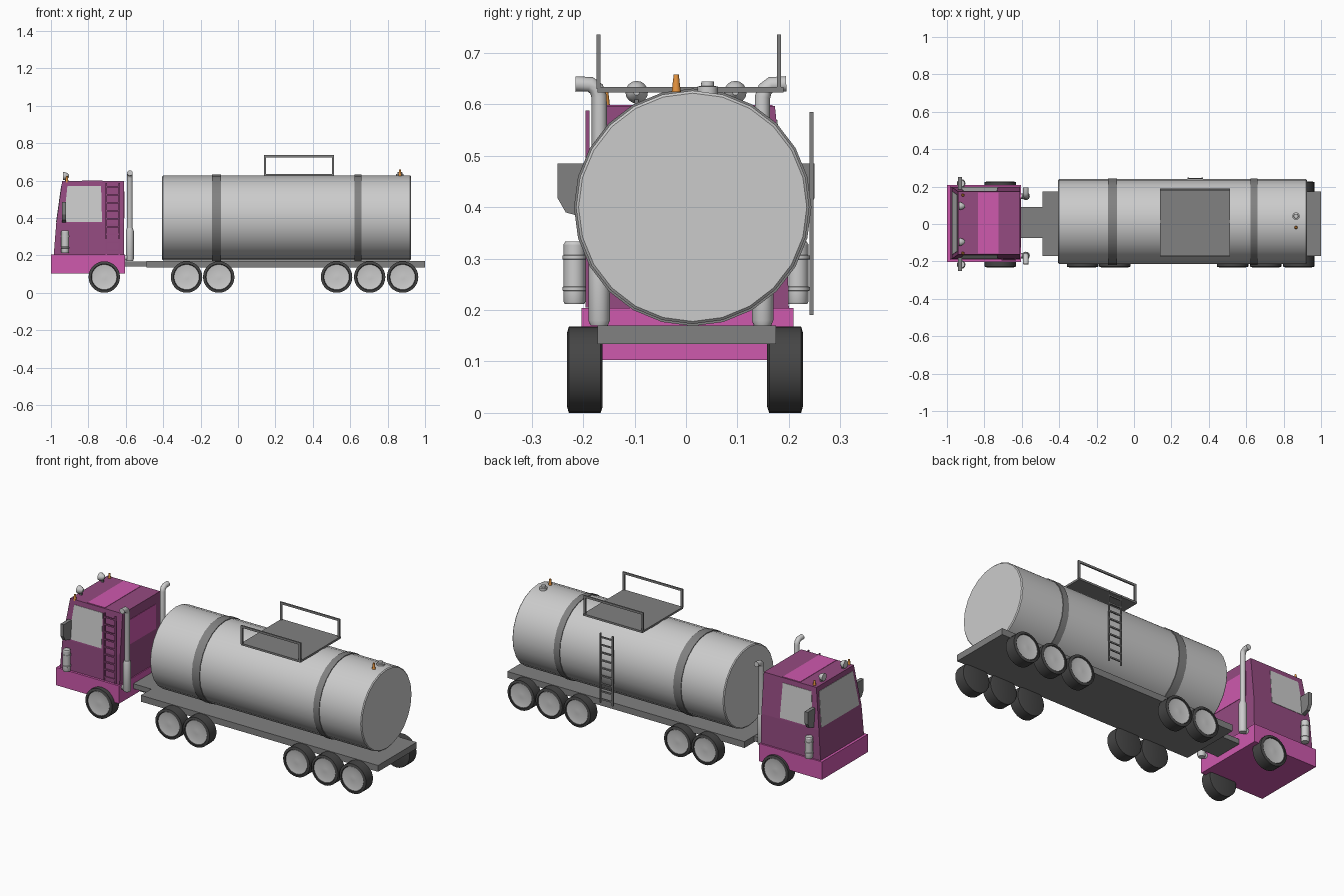
import bpy, bmesh, math
from mathutils import Vector

if "Cube" in bpy.data.objects:
    bpy.data.objects.remove(bpy.data.objects["Cube"])

def mat(name, r, g, b):
    m = bpy.data.materials.new(name)
    m.diffuse_color = (r, g, b, 1)
    m.use_nodes = True
    m.node_tree.nodes["Principled BSDF"].inputs["Base Color"].default_value = m.diffuse_color
    return m

PINK = mat("pink", 0.62, 0.10, 0.42)
DEEP = mat("deep_pink", 0.30, 0.07, 0.22)
ORANGE = mat("orange", 0.80, 0.30, 0.05)
DARK = mat("dark_grey", 0.06, 0.06, 0.06)
MID = mat("mid_grey", 0.22, 0.22, 0.22)
LIGHT = mat("light_grey", 0.55, 0.55, 0.55)

def finish(name, bm, m, smooth=False):
    bmesh.ops.recalc_face_normals(bm, faces=bm.faces)
    me = bpy.data.meshes.new(name)
    bm.to_mesh(me)
    bm.free()
    ob = bpy.data.objects.new(name, me)
    bpy.context.collection.objects.link(ob)
    me.materials.append(m)
    if smooth:
        bpy.ops.object.select_all(action='DESELECT')
        ob.select_set(True)
        bpy.context.view_layer.objects.active = ob
        bpy.ops.object.shade_smooth_by_angle()
    return ob

def add_box(bm, x0, x1, y0, y1, z0, z1):
    for v in bmesh.ops.create_cube(bm, size=1)["verts"]:
        v.co = ((x0 + x1) / 2 + v.co.x * (x1 - x0),
                (y0 + y1) / 2 + v.co.y * (y1 - y0),
                (z0 + z1) / 2 + v.co.z * (z1 - z0))

def box(name, m, *dims):
    bm = bmesh.new()
    add_box(bm, *dims)
    return finish(name, bm, m)

def loft(bm, rings):
    loops = [[bm.verts.new(p) for p in r] for r in rings]
    n = len(loops[0])
    for a, b in zip(loops, loops[1:]):
        for i in range(n):
            bm.faces.new((a[i], a[(i + 1) % n], b[(i + 1) % n], b[i]))
    bm.faces.new(loops[0][::-1])
    bm.faces.new(loops[-1])

def turned(name, m, axis, centre, profile, sides=24):
    """Solid of revolution; profile = (distance along axis, radius)."""
    rings = []
    for d, r in profile:
        ring = []
        for i in range(sides):
            a = 2 * math.pi * i / sides
            u, v = r * math.cos(a), r * math.sin(a)
            p = {'x': (d, u, v), 'y': (u, d, v), 'z': (u, v, d)}[axis]
            ring.append(Vector(centre) + Vector(p))
        rings.append(ring)
    bm = bmesh.new()
    loft(bm, rings)
    return finish(name, bm, m, True)

def slab(name, m, pts, offset):
    """Thin panel: polygon pushed out along offset."""
    o = Vector(offset)
    bm = bmesh.new()
    loft(bm, [[Vector(p) - o for p in pts], [Vector(p) + o for p in pts]])
    return finish(name, bm, m)

def ladder(name, m, x0, x1, y, z0, z1, rungs):
    bm = bmesh.new()
    t = 0.004
    for x in (x0, x1):
        add_box(bm, x - t, x + t, y - t, y + t, z0, z1)
    for i in range(rungs):
        z = z0 + (z1 - z0) * (i + 0.5) / rungs
        add_box(bm, x0, x1, y - t * 0.8, y + t * 0.8, z - t, z + t)
    return finish(name, bm, m)

# Chassis
box("chassis", MID, -0.49, 1.0, -0.172, 0.175, 0.134, 0.170)
box("coupling_beam", MID, -0.62, -0.48, -0.075, 0.09, 0.140, 0.168)

# Wheels: tyre with a recessed face, and a rim disc on the outside
for x in (-0.715, -0.275, -0.103, 0.527, 0.704, 0.88):
    for s, y in ((-1, -0.232), (1, 0.228)):
        c = (x, y, 0.084)
        turned("tyre", DARK, 'y', c, [(-s * 0.012, 0.066), (0, 0.070), (-s * 0.004, 0.084),
                                      (-s * 0.066, 0.084), (-s * 0.07, 0.072)], 28)
        turned("wheel_rim", LIGHT, 'y', c, [(-s * 0.02, 0.067), (-s * 0.004, 0.067),
                                            (-s * 0.009, 0.04), (-s * 0.007, 0.012)], 28)

# Tank with bands
tc = (0, 0.013, 0.4)
turned("tank", LIGHT, 'x', tc, [(-0.405, 0.222), (-0.400, 0.227), (0.920, 0.227), (0.925, 0.222)])
for x0, x1 in ((-0.138, -0.090), (0.624, 0.661)):
    turned("tank_band", MID, 'x', tc, [(x0, 0.231), (x1, 0.231)])

# Platform and handrails on the tank
box("platform", MID, 0.14, 0.513, -0.172, 0.19, 0.623, 0.634)
bm = bmesh.new()
for y in (-0.170, 0.181):
    for x in (0.145, 0.508):
        add_box(bm, x - 0.006, x + 0.006, y - 0.004, y + 0.004, 0.63, 0.736)
    add_box(bm, 0.139, 0.514, y - 0.004, y + 0.004, 0.724, 0.736)
finish("handrails", bm, MID)

# Ladders
ladder("tank_ladder", MID, 0.289, 0.366, 0.244, 0.19, 0.585, 9)
ladder("cab_ladder", DEEP, -0.705, -0.634, -0.192, 0.205, 0.588, 9)

# Filler cap and tail lamp on the tank
turned("filler_cap", LIGHT, 'z', (0.866, 0.042, 0),
       [(0.61, 0.020), (0.635, 0.020), (0.636, 0.013), (0.645, 0.012)], 16)
LAMP = [(0, 0.009), (0.025, 0.006), (0.034, 0.005)]
turned("tank_lamp", ORANGE, 'z', (0.866, -0.019, 0.624), LAMP, 12)

# Cab base and tapered cab body
box("cab_base", PINK, -1.0, -0.605, -0.203, 0.209, 0.103, 0.204)
CY = 0.005
LEVELS = [(0.204, -0.985, 0.195), (0.37, -0.972, 0.191), (0.597, -0.940, 0.168)]

def cab_at(z):
    """Front x and half width of the cab at height z."""
    lo, hi = LEVELS[:2] if z < 0.37 else LEVELS[1:]
    t = (z - lo[0]) / (hi[0] - lo[0])
    return lo[1] + t * (hi[1] - lo[1]), lo[2] + t * (hi[2] - lo[2])

bm = bmesh.new()
loft(bm, [[(f, CY - h, z), (-0.61, CY - h, z), (-0.61, CY + h, z), (f, CY + h, z)]
          for z, f, h in LEVELS])
finish("cab", bm, DEEP)
box("roof_panel", PINK, -0.835, -0.725, CY - 0.163, CY + 0.163, 0.59, 0.599)
box("cab_back_panel", PINK, -0.615, -0.608, CY - 0.13, CY + 0.13, 0.40, 0.54)

# Windows
za, zb = 0.378, 0.570
(fa, ha), (fb, hb) = cab_at(za), cab_at(zb)
slab("windscreen", LIGHT, [(fa, CY - ha + 0.02, za), (fa, CY + ha - 0.02, za),
                           (fb, CY + hb - 0.02, zb), (fb, CY - hb + 0.02, zb)], (-0.002, 0, 0))
for s in (-1, 1):
    slab("side_window", LIGHT, [(-0.933, CY + s * ha, za), (-0.727, CY + s * ha, za),
                                (-0.732, CY + s * hb, zb), (-0.912, CY + s * hb, zb)],
         (0, 0.002, 0))

# Mirrored cab fittings: mirrors, canisters, roof lamps, spotlights, exhausts
for s in (-1, 1):
    slab("wing_mirror", MID, [(-0.93, s * 0.180, 0.485), (-0.93, s * 0.250, 0.485),
                              (-0.93, s * 0.250, 0.418), (-0.93, s * 0.234, 0.390),
                              (-0.93, s * 0.180, 0.375)], (0.010, 0, 0.0))
    turned("side_canister", LIGHT, 'z', (-0.924, s * 0.217, 0),
           [(0.212, 0.019), (0.216, 0.021), (0.237, 0.021), (0.238, 0.023), (0.245, 0.023),
            (0.246, 0.021), (0.298, 0.021), (0.299, 0.023), (0.306, 0.023), (0.307, 0.021),
            (0.328, 0.021), (0.333, 0.018)], 16)
    turned("roof_lamp", ORANGE, 'z', (-0.915, -0.001 + s * 0.155, 0.590), LAMP, 12)
    turned("spotlight", LIGHT, 'x', (-0.92, s * 0.096, 0.624),
           [(-0.016, 0.021), (-0.010, 0.022), (0.006, 0.016), (0.016, 0.006)], 16)
    box("spotlight_foot", MID, -0.924, -0.912, s * 0.096 - 0.004, s * 0.096 + 0.004, 0.59, 0.61)

    y = -0.010 + s * 0.159
    path = [(-0.615, y, 0.185), (-0.592, y, 0.188), (-0.580, y, 0.205), (-0.578, y, 0.23),
            (-0.578, y, 0.615), (-0.578, y + s * 0.005, 0.630),
            (-0.578, y + s * 0.017, 0.639), (-0.578, y + s * 0.046, 0.640)]
    cu = bpy.data.curves.new("exhaust_pipe", 'CURVE')
    cu.dimensions = '3D'
    cu.bevel_depth = 0.015
    cu.bevel_resolution = 3
    cu.use_fill_caps = True
    sp = cu.splines.new('POLY')
    sp.points.add(len(path) - 1)
    for p, q in zip(sp.points, path):
        p.co = (*q, 1)
    cu.materials.append(LIGHT)
    bpy.context.collection.objects.link(bpy.data.objects.new("exhaust_pipe", cu))
    turned("exhaust_sleeve", LIGHT, 'z', (-0.578, y, 0),
           [(0.170, 0.017), (0.180, 0.021), (0.330, 0.021), (0.345, 0.016)], 16)
